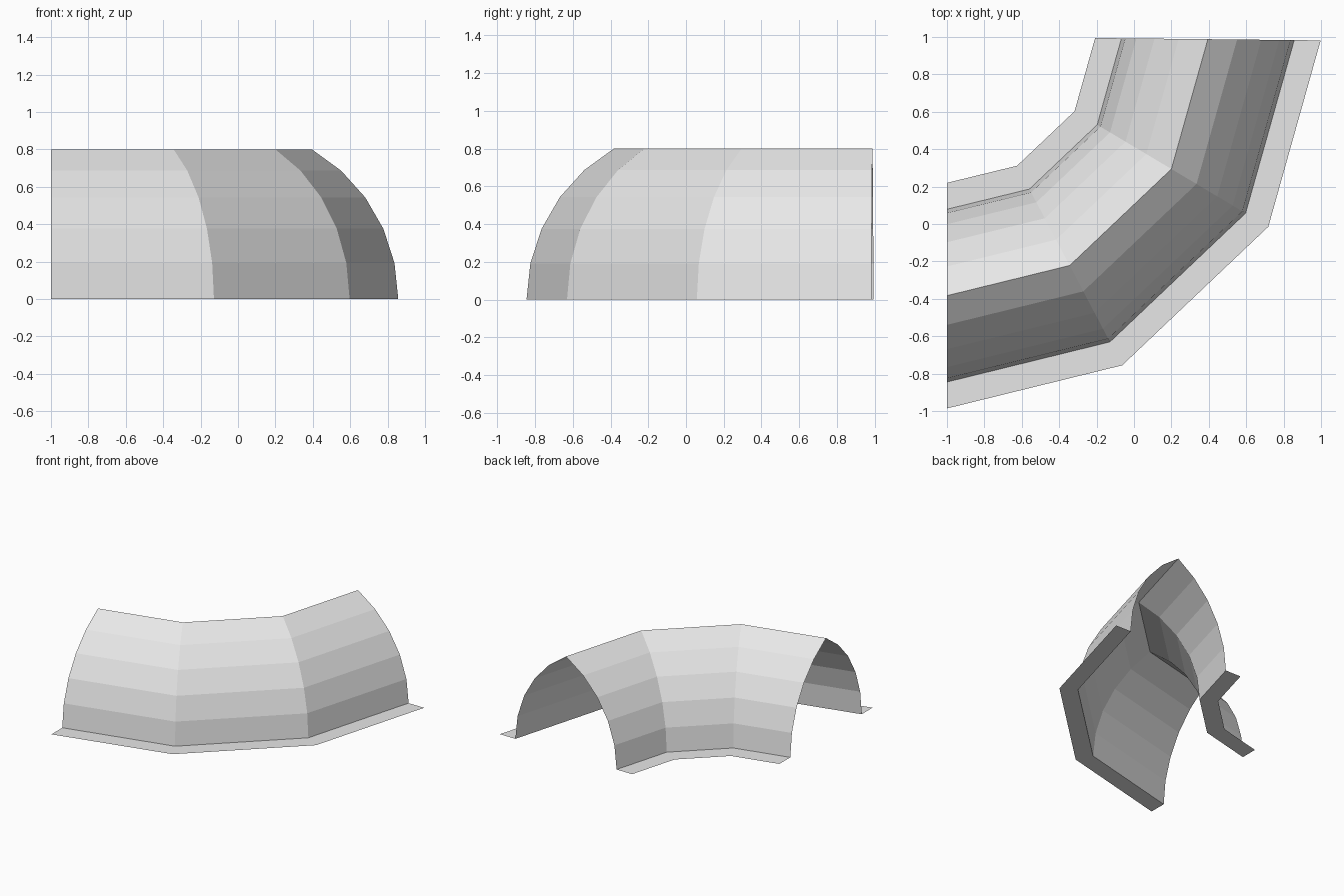
import bpy
import math

if "Cube" in bpy.data.objects:
    bpy.data.objects.remove(bpy.data.objects["Cube"])

grey = bpy.data.materials.new("light grey")
grey.diffuse_color = (0.8, 0.8, 0.8, 1)
grey.use_nodes = True
grey.node_tree.nodes["Principled BSDF"].inputs["Base Color"].default_value = grey.diffuse_color

# Cross-section stations along the bend: centre x, centre y, angle of the outer side
STATIONS = [(-1.0, -0.383, -90.0), (-0.344, -0.222, -62.2),
            (0.20, 0.294, -30.8), (0.395, 0.988, -0.6)]


def sweep(name, profile):
    """Sweep an (offset, height) profile, outer to inner, along the stations."""
    verts, faces, n = [], [], len(profile)
    for x, y, a in STATIONS:
        a = math.radians(a)
        verts += [(x + d * math.cos(a), y + d * math.sin(a), z) for d, z in profile]
    for i in range(len(STATIONS) - 1):
        for j in range(n - 1):
            k = i * n + j
            faces.append((k, k + n, k + n + 1, k + 1))
    mesh = bpy.data.meshes.new(name)
    mesh.from_pydata(verts, [], faces)
    mesh.materials.append(grey)
    obj = bpy.data.objects.new(name, mesh)
    bpy.context.collection.objects.link(obj)
    return obj


# Pointed arch made of two 60 degree arcs
R = 0.9238
HALF = R / 2
arc = [(R * math.cos(math.radians(12 * s)) - R / 2,
        R * math.sin(math.radians(12 * s))) for s in range(6)]
sweep("tunnel_arch", arc + [(-d, z) for d, z in reversed(arc[:-1])])

# Flat flanges along both feet
FLANGE = 0.603
sweep("outer_flange", [(FLANGE, 0), (HALF, 0)])
sweep("inner_flange", [(-HALF, 0), (-FLANGE, 0)])
